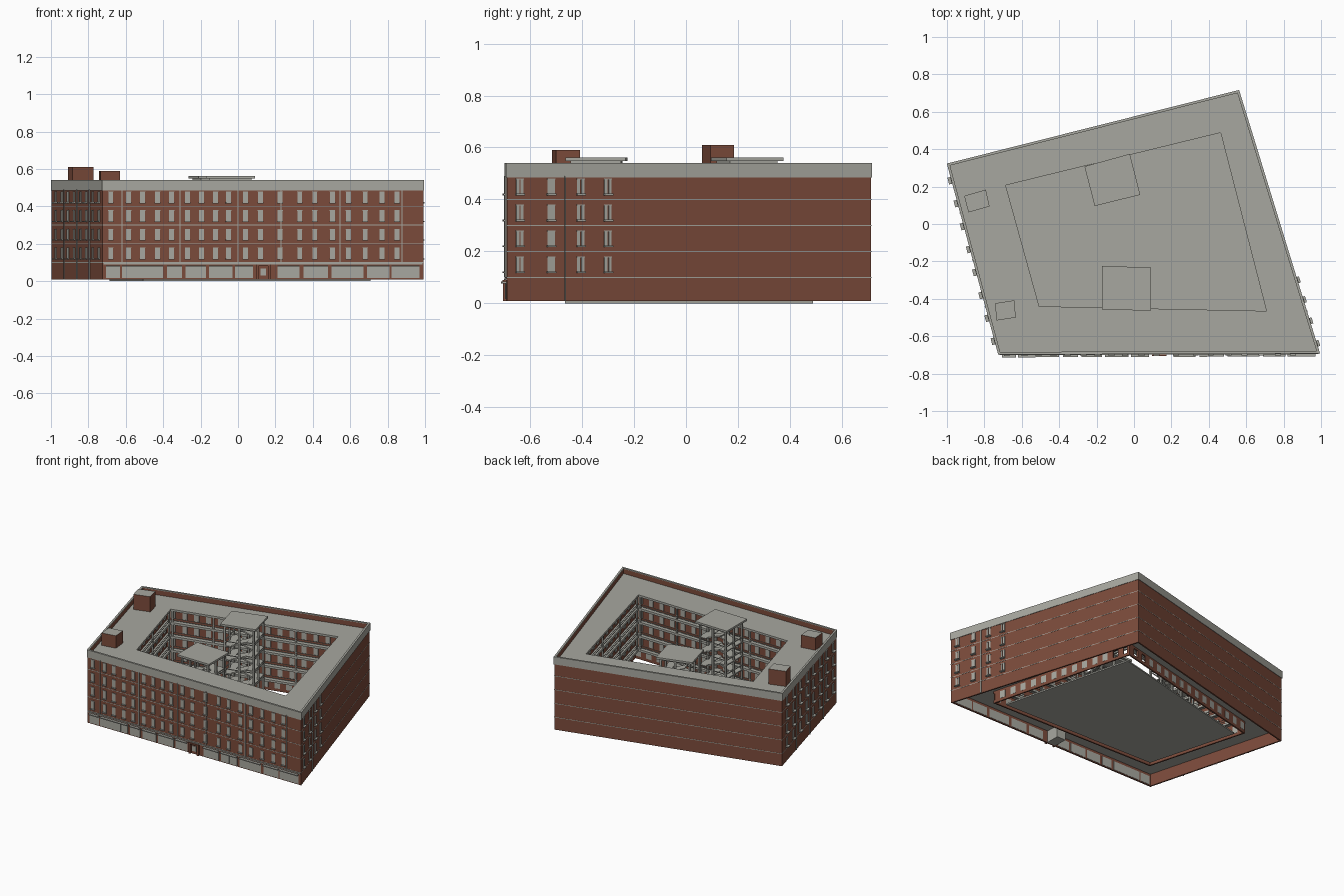
import bpy, bmesh
from mathutils import Vector

cube = bpy.data.objects.get("Cube")
if cube:
    bpy.data.objects.remove(cube)


def material(name, r, g, b):
    m = bpy.data.materials.new(name)
    m.use_nodes = True
    m.diffuse_color = (r, g, b, 1)
    m.node_tree.nodes["Principled BSDF"].inputs["Base Color"].default_value = (r, g, b, 1)
    return m


BRICK = material("brick red", 0.2, 0.07, 0.043)
STONE = material("warm grey stone", 0.39, 0.39, 0.35)

# Building outline and courtyard outline, anticlockwise from the front left of the plan
OUTER = [Vector(p) for p in ((-.724, -.695), (.991, -.69), (.56, .713), (-.997, .321))]
COURT = [Vector(p) for p in ((-.507, -.44), (.708, -.465), (.463, .488), (-.686, .207))]
FLOORS = [.1, .2, .3, .4]


def edge_frame(quad, i):
    """Start, direction, outward normal and length of one side."""
    p, q = quad[i], quad[(i + 1) % 4]
    d = (q - p).normalized()
    return p, d, Vector((d.y, -d.x)), (q - p).length


def inset(quad, amount):
    """Move every side inward by an amount."""
    result = []
    for i in range(4):
        p, d, n, _ = edge_frame(quad, i - 1)
        r, e, m, _ = edge_frame(quad, i)
        a, b = p - n * amount, r - m * amount
        w = b - a
        s = (w.x * e.y - w.y * e.x) / (d.x * e.y - d.y * e.x)
        result.append(a + d * s)
    return result


class Part:
    """Collects solids into one object."""

    def __init__(self, name, mat):
        self.name, self.mat, self.bm = name, mat, bmesh.new()

    def solid(self, lo, hi):
        lo, hi = [[self.bm.verts.new(v) for v in loop] for loop in (lo, hi)]
        self.bm.faces.new(lo[::-1])
        self.bm.faces.new(hi)
        for i in range(4):
            j = (i + 1) % 4
            self.bm.faces.new((lo[i], lo[j], hi[j], hi[i]))

    def prism(self, quad, z0, z1):
        self.solid(*[[(v.x, v.y, z) for v in quad] for z in (z0, z1)])

    def ring(self, out, inn, z0, z1):
        rows = [[self.bm.verts.new((v.x, v.y, z)) for v in q]
                for q, z in ((out, z0), (out, z1), (inn, z1), (inn, z0))]
        for k in range(4):
            a, b = rows[k], rows[(k + 1) % 4]
            for i in range(4):
                j = (i + 1) % 4
                self.bm.faces.new((a[i], a[j], b[j], b[i]))

    def block(self, quad, side, u, w, z0, z1, d0, d1):
        """Block on a wall: u along the side, d0 to d1 outward."""
        p, d, n, _ = edge_frame(quad, side)
        a, b = p + d * (u - w / 2), p + d * (u + w / 2)
        self.prism([a + n * d1, b + n * d1, b + n * d0, a + n * d0], z0, z1)

    def beam(self, p, q, w, h):
        """Sloping bar with vertical ends."""
        d = (q - p).to_2d().normalized()
        n = Vector((d.y, -d.x, 0)) * w / 2
        lo = [p + n, q + n, q - n, p - n]
        self.solid(lo, [v + Vector((0, 0, h)) for v in lo])

    def finish(self):
        bmesh.ops.recalc_face_normals(self.bm, faces=self.bm.faces)
        mesh = bpy.data.meshes.new(self.name)
        self.bm.to_mesh(mesh)
        self.bm.free()
        mesh.materials.append(self.mat)
        obj = bpy.data.objects.new(self.name, mesh)
        bpy.context.collection.objects.link(obj)
        return obj


# Shell, parapet, floors and roof
part = Part("outer_walls", BRICK)
part.ring(OUTER, inset(OUTER, .01), .01, .534)
part.finish()
part = Part("parapet_cornice", STONE)
part.ring(inset(OUTER, -.003), OUTER, .485, .54)
part.ring(OUTER, inset(OUTER, .011), .534, .54)
part.finish()
part = Part("roof", STONE)
part.ring(inset(OUTER, .005), COURT, .485, .5)
part.finish()
part = Part("floor_slabs", STONE)
for z in FLOORS:
    part.ring(inset(OUTER, -.001), COURT, z - .002, z + .002)
    part.ring(inset(COURT, -.012), COURT, z - .012, z + .004)
part.finish()

# Courtyard deck and the walls set back behind the galleries
part = Part("courtyard_deck", STONE)
part.prism(COURT, 0, .01)
part.finish()
GALLERY = inset(COURT, -.04)
BACK = inset(GALLERY, -.01)
walls = Part("courtyard_walls", BRICK)
windows = Part("courtyard_windows", STONE)
rails = Part("gallery_posts_and_rails", STONE)
for z0, z1 in ((.01, .03), (.082, .1), (.1, .49)):
    walls.ring(BACK, GALLERY, z0, z1)
for side in range(4):
    length = edge_frame(GALLERY, side)[3]
    count = round(length / .085)
    step = length / count
    for k in range(count):
        u = (k + .5) * step
        # Ground floor piers and panes, left open next to the rear corner
        walls.block(GALLERY, side, k * step + .0215, .043, .03, .082, 0, .01)
        near_corner = (side == 1 and u > length - .17) or (side == 2 and u < .17)
        if not near_corner:
            windows.block(GALLERY, side, k * step + .043 + (step - .043) / 2, step - .043,
                          .03, .082, -.001, .011)
        for z in FLOORS:
            windows.block(GALLERY, side, u, .034, z + .02, z + .072, -.005, 0)
    walls.block(GALLERY, side, length, .02, .03, .082, 0, .01)
    length = edge_frame(COURT, side)[3]
    for z in FLOORS:
        for h in (.018, .032):
            rails.block(COURT, side, length / 2, length, z + h, z + h + .003, .002, .005)
    posts = round(length / .33)
    for k in range(posts + 1):
        rails.block(COURT, side, .01 + k * (length - .02) / posts, .01, .1, .49, .002, .012)
walls.finish()
windows.finish()
rails.finish()

# Upper windows with sills and lintels
panes = Part("window_panes", STONE)
sills = Part("window_sills", STONE)


def window(side, u, w, z, double=False, depth=.012):
    for off in ((-.3, .3) if double else (0,)):
        panes.block(OUTER, side, u + off * w, w * (.4 if double else 1), z + .022, z + .076, -.002, .004)
    sills.block(OUTER, side, u, w + .005, z + .016, z + .022, 0, depth)
    sills.block(OUTER, side, u, w + .003, z + .076, z + .08, 0, .005)


front_x = (-.68, -.585, -.51, -.43, -.355, -.27, -.195, -.12, -.05, .04,
           .12, .225, .33, .41, .505, .59, .68, .77, .85)
for z in FLOORS:
    for x in front_x:
        window(0, x + .724, .026, z)
    for u, double in ((.052, True), (.178, False), (.297, True), (.407, True)):
        window(1, u, .029, z, double, .016)
    for k in range(8):
        window(3, .09 + k * .127, .032, z, k % 2 == 0, .02)
panes.finish()
sills.finish()

# Downpipes
part = Part("downpipes", STONE)
for side, base, places in ((0, .1, (.104, .414, .724, .954, 1.269, 1.6)),
                           (1, .01, (.235,)), (3, .01, (.27, .53, .79))):
    for u in places:
        part.block(OUTER, side, u, .005, base, .49, 0, .006)
part.finish()

# Shop fronts, their lintels and the entrance
part = Part("shop_fronts", STONE)
lintels = Part("shop_lintels", STONE)
shops = ((-.705, -.63), (-.62, -.4), (-.38, -.3), (-.28, -.17), (-.155, -.03), (-.015, .08),
         (.21, .33), (.35, .48), (.5, .67), (.69, .81), (.82, .97))
for x0, x1 in shops:
    u, w = (x0 + x1) / 2 + .724, x1 - x0
    bays = max(2, round(w / .06))
    part.block(OUTER, 0, u, w, .016, .08, -.012, .003)
    lintels.block(OUTER, 0, u, w, .077, .084, 0, .018)
    for k in range(1, bays):
        lintels.block(OUTER, 0, x0 + .724 + k * w / bays, .003, .016, .078, 0, .005)
lintels.block(OUTER, 0, .857, 1.705, .09, .096, 0, .006)
part.finish()
lintels.finish()
part = Part("entrance", STONE)
part.block(OUTER, 0, .859, .07, .01, .095, -.11, -.01)
part.block(OUTER, 0, .859, .032, .03, .068, 0, .004)
part.finish()
part = Part("entrance_surround", BRICK)
for u in (.826, .892):
    part.block(OUTER, 0, u, .014, .01, .088, 0, .012)
part.block(OUTER, 0, .859, .08, .08, .09, 0, .014)
part.finish()

# Brick roof houses with flat stone tops
for name, points, top in (
        ("rear_roof_house", ((-.885, .062), (-.772, .094), (-.792, .184), (-.908, .15)), .61),
        ("front_roof_house", ((-.735, -.516), (-.632, -.5), (-.64, -.408), (-.743, -.424)), .59)):
    part = Part(name, BRICK)
    part.prism([Vector(p) for p in points], .49, top)
    obj = part.finish()
    obj.data.materials.append(STONE)
    for f in obj.data.polygons:
        f.material_index = int(f.normal.z > .9)

# Open stair towers in the courtyard
for name, points in (
        ("rear_stair_tower", ((-.21, .096), (.033, .156), (-.022, .375), (-.265, .308))),
        ("front_stair_tower", ((-.17, -.458), (.09, -.463), (.09, -.232), (-.17, -.225)))):
    plate = [Vector(p) for p in points]
    base = inset(plate, .018)
    part = Part(name, STONE)
    part.prism(plate, .548, .562)
    part.prism(base, .535, .548)
    for side in range(4):
        length = edge_frame(base, side)[3]
        for u in (.006, length / 2):
            part.block(base, side, u, .012, .01, .54, -.012, 0)
    a, b, c, d = base
    for z in FLOORS:
        # Landings at both ends, rails and two flights to each floor
        part.prism([a, a.lerp(b, .25), d.lerp(c, .25), d], z - .006, z + .002)
        part.prism([a.lerp(b, .75), b, c, d.lerp(c, .75)], z + .044, z + .05)
        for side in range(4):
            length = edge_frame(base, side)[3]
            part.block(base, side, length / 2, length, z + .03, z + .034, -.006, 0)
        for row, z0, z1 in ((.25, z, z + .046), (.75, z + .094, z + .046)):
            p, q = a.lerp(d, row), b.lerp(c, row)
            part.beam(p.lerp(q, .22).to_3d() + Vector((0, 0, z0 - .006)),
                      p.lerp(q, .78).to_3d() + Vector((0, 0, z1 - .006)), .07, .01)
    part.finish()
